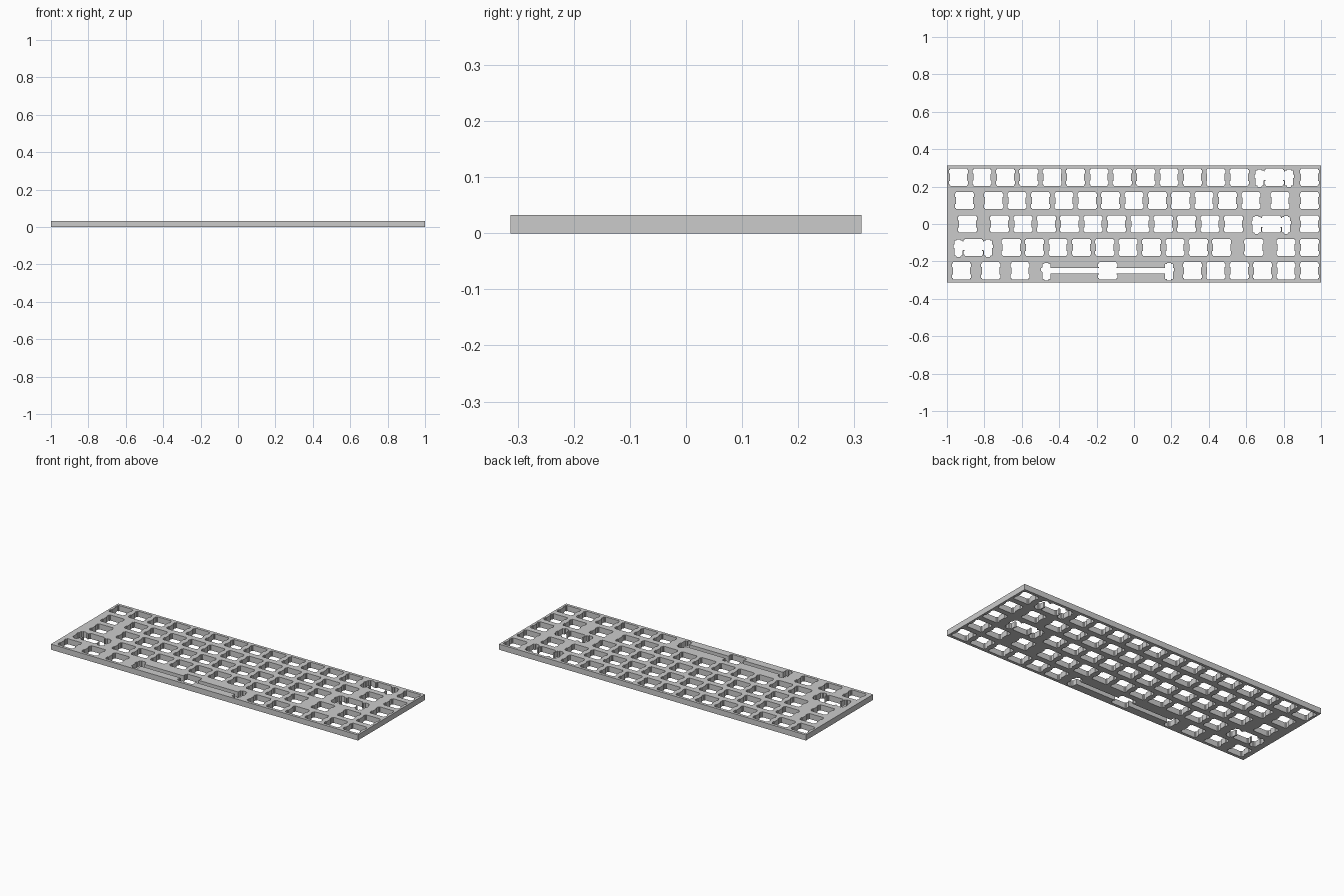
import bpy
import bmesh
from mathutils import Vector

cube = bpy.data.objects.get("Cube")
if cube:
    bpy.data.objects.remove(cube)

UNIT = 19.05                 # key pitch in millimetres
SCALE = 2 / (16 * UNIT)      # sixteen key widths span two units
THICKNESS = 0.0328

# Half of a switch opening with side clip notches, top to bottom
TOP_NOTCH = [(7, 7), (7, 6), (7.8, 6)]
SWITCH = TOP_NOTCH + [(7.8, 2.9), (7, 2.9)]
SWITCH += [(x, -y) for x, y in reversed(SWITCH)]
LOW_NOTCH = SWITCH[6:]


def stabilizer(s, inner_top, inner_low):
    """Slot outline around x = s, clockwise from its inner upper corner."""
    a, b = 3.325, 1.65
    return [(s - a, inner_top), (s - a, 5.53), (s - b, 5.53), (s - b, 6.45),
            (s + b, 6.45), (s + b, 5.53), (s + a, 5.53), (s + a, 2.3),
            (s + 4.2, 2.3), (s + 4.2, -0.5), (s + a, -0.5), (s + a, -6.77),
            (s + b, -6.77), (s + b, -7.97), (s - b, -7.97), (s - b, -6.77),
            (s - a, -6.77), (s - a, inner_low)]


def half_outline(width):
    if width < 2:
        return SWITCH
    if width < 3:
        return (TOP_NOTCH + [(7.8, 4.73)] + stabilizer(11.94, 4.73, -2.3)
                + [(7, -2.3), (7, -2.9)] + LOW_NOTCH)
    # Long bar: a narrow wire channel joins the distant slots
    return (SWITCH[:5] + [(7, 2.3)] + stabilizer(50, 2.3, -2.3)
            + [(7, -2.3)] + SWITCH[5:])


def rounded(points, radius=0.5):
    """Replace each corner by a short three-point fillet."""
    pts = [Vector(p) for p in points]
    out = []
    for i, p in enumerate(pts):
        u, v = pts[i - 1] - p, pts[(i + 1) % len(pts)] - p
        r = min(radius, 0.45 * u.length, 0.45 * v.length)
        a, b = p + u.normalized() * r, p + v.normalized() * r
        out += [a, (a + b) * 0.21 + p * 0.58, b]
    return out


def add_loop(curve, points, centre=(0, 0)):
    spline = curve.splines.new("POLY")
    spline.points.add(len(points) - 1)
    for target, p in zip(spline.points, points):
        target.co = ((p[0] + centre[0]) * SCALE, (p[1] + centre[1]) * SCALE, 0, 1)
    spline.use_cyclic_u = True


# Plate profile: outer rectangle and key openings
profile = bpy.data.curves.new("plate_profile", "CURVE")
profile.dimensions = "2D"
profile.fill_mode = "BOTH"
profile.extrude = THICKNESS / 2
hx, hy = 8 * UNIT, 2.5 * UNIT
add_loop(profile, [(-hx, -hy), (hx, -hy), (hx, hy), (-hx, hy)])

# Key widths of each row, back to front
rows = [
    [1] * 13 + [2, 1],
    [1.5] + [1] * 12 + [1.5, 1],
    [1.75] + [1] * 11 + [2.25, 1],
    [2.25] + [1] * 10 + [1.75, 1, 1],
    [1.25] * 3 + [6.25] + [1] * 6,
]
for r, widths in enumerate(rows):
    left = -8
    for width in widths:
        half = half_outline(width)
        loop = half + [(-x, y) for x, y in reversed(half)]
        add_loop(profile, rounded(loop), ((left + width / 2) * UNIT, (2 - r) * UNIT))
        left += width

# Turn the profile into a clean mesh plate
helper = bpy.data.objects.new("plate_profile", profile)
bpy.context.collection.objects.link(helper)
depsgraph = bpy.context.evaluated_depsgraph_get()
mesh = bpy.data.meshes.new_from_object(helper.evaluated_get(depsgraph))
bpy.data.objects.remove(helper)
bm = bmesh.new()
bm.from_mesh(mesh)
bmesh.ops.remove_doubles(bm, verts=bm.verts, dist=1e-5)
bmesh.ops.translate(bm, verts=bm.verts, vec=(0, 0, THICKNESS / 2))
bmesh.ops.recalc_face_normals(bm, faces=bm.faces)
for face in bm.faces:
    face.smooth = False
bm.to_mesh(mesh)
bm.free()

plate = bpy.data.objects.new("switch_plate", mesh)
bpy.context.collection.objects.link(plate)

# Plain grey material
grey = bpy.data.materials.new("plain_grey")
grey.use_nodes = True
colour = (0.6, 0.6, 0.6, 1)
grey.diffuse_color = colour
grey.node_tree.nodes["Principled BSDF"].inputs["Base Color"].default_value = colour
mesh.materials.clear()
mesh.materials.append(grey)
